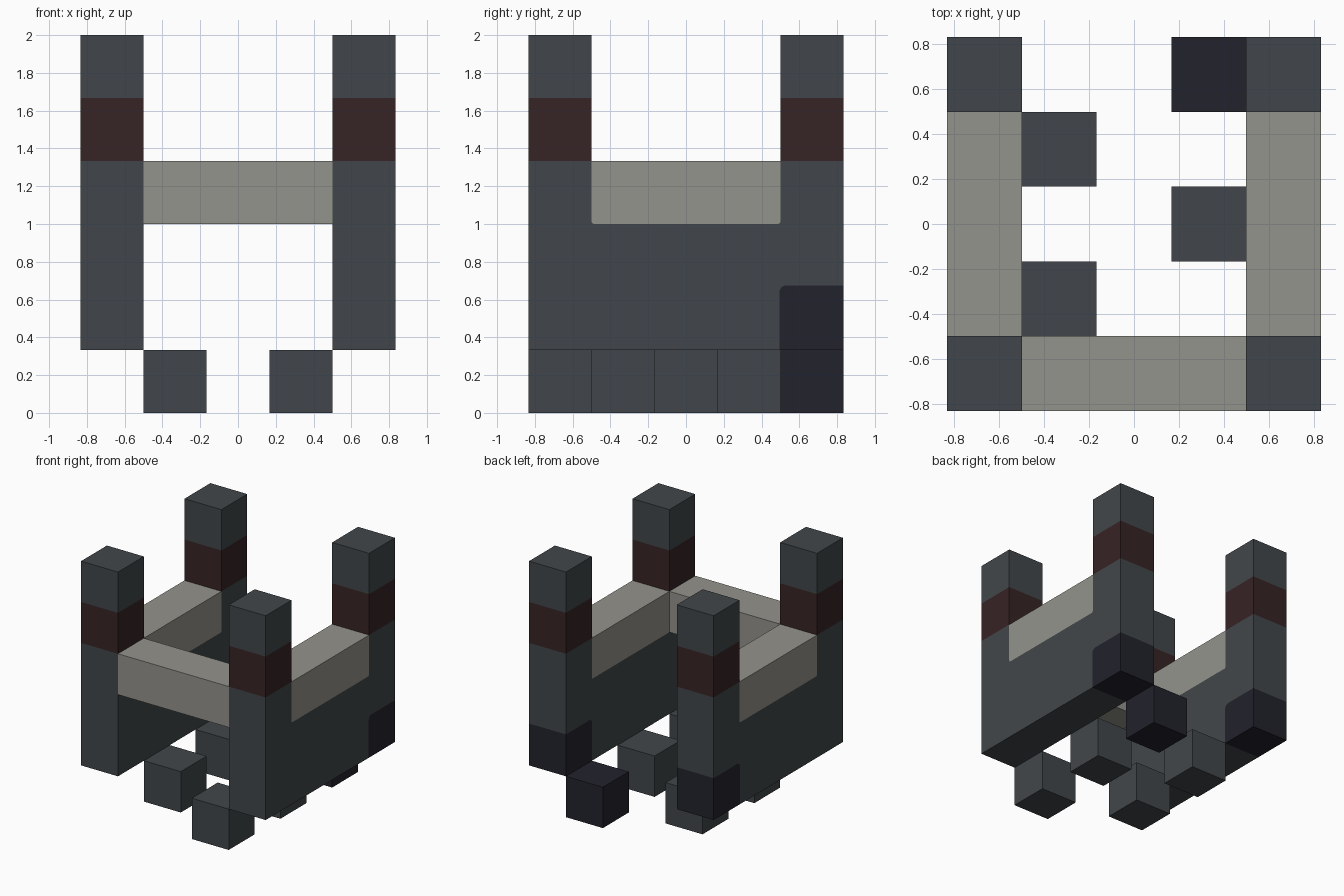
import bpy
import bmesh
import math

cube = bpy.data.objects.get("Cube")
if cube:
    bpy.data.objects.remove(cube, do_unlink=True)

U = 1 / 3          # edge of one block
H = U / 2


def material(name, rgb):
    mat = bpy.data.materials.new(name)
    mat.use_nodes = True
    mat.diffuse_color = (*rgb, 1)
    mat.node_tree.nodes["Principled BSDF"].inputs["Base Color"].default_value = (*rgb, 1)
    return mat


slate = material("slate", (0.053, 0.062, 0.069))
cream = material("cream", (0.296, 0.292, 0.262))
maroon = material("maroon", (0.037, 0.017, 0.018))
navy = material("navy", (0.016, 0.016, 0.026))


def finish(bm, name, mat):
    bmesh.ops.recalc_face_normals(bm, faces=bm.faces)
    mesh = bpy.data.meshes.new(name)
    bm.to_mesh(mesh)
    bm.free()
    mesh.materials.append(mat)
    obj = bpy.data.objects.new(name, mesh)
    bpy.context.collection.objects.link(obj)


def box(name, mat, lo, hi):
    """Box from one corner to the opposite one."""
    bm = bmesh.new()
    bmesh.ops.create_cube(bm, size=1)
    for v in bm.verts:
        v.co = [a if c < 0 else b for c, a, b in zip(v.co, lo, hi)]
    finish(bm, name, mat)


def prism(name, mat, profile, x):
    """Side panel: a y-z outline, one block thick, centred on x."""
    bm = bmesh.new()
    face = bm.faces.new([bm.verts.new((x - H, y, z)) for y, z in profile])
    out = bmesh.ops.extrude_face_region(bm, geom=[face])
    new = [g for g in out["geom"] if isinstance(g, bmesh.types.BMVert)]
    bmesh.ops.translate(bm, vec=(U, 0, 0), verts=new)
    finish(bm, name, mat)


def arc(y, z, r, start, end, steps=4):
    """Points on a rounded corner, angles in degrees."""
    angles = [math.radians(start + (end - start) * i / steps) for i in range(steps + 1)]
    return [(y + r * math.cos(a), z + r * math.sin(a)) for a in angles]


E = 2.5 * U        # outer edge
I = 1.5 * U        # inner edge of the corner posts
R, C = 0.035, 0.015

# Outlines shared by both side walls
heel_corner = arc(I - 0.005 + R, 0.675 - R, R, 180, 90)
heel = [(E, U), (I - 0.005, U)] + heel_corner + [(E, 0.675)]
rail_corners = arc(C - I, 1 + C, C, 180, 270) + arc(I - C, 1 + C, C, 270, 360)
rail = [(-I, 4 * U)] + rail_corners + [(I, 4 * U)]
wall = ([(-E, U), (I - 0.005, U)] + heel_corner
        + [(E, 0.675), (E, 4 * U), (I, 4 * U)] + rail_corners[::-1]
        + [(-I, 4 * U), (-E, 4 * U)])

for side, sx in (("right", -1), ("left", 1)):
    x = sx * 2 * U
    # Side wall with its inlaid rail and dark rear heel
    prism(f"{side}_wall", slate, wall, x)
    prism(f"{side}_rail", cream, rail, x)
    prism(f"{side}_heel", navy, heel, x)
    # Banded tops of the corner posts
    for end, sy in (("front", -1), ("back", 1)):
        y = sy * 2 * U
        for part, mat, level in (("band", maroon, 4), ("post_top", slate, 5)):
            box(f"{end}_{side}_{part}", mat,
                (x - H, y - H, level * U), (x + H, y + H, (level + 1) * U))

# Front crossbar
box("front_rail", cream, (-I, -E, 1), (I, -I, 4 * U))

# Staggered feet
for name, mat, i, j in (("front_left_foot", slate, 1, -2), ("middle_left_foot", slate, 1, 0),
                        ("back_left_foot", navy, 1, 2), ("front_right_foot", slate, -1, -1),
                        ("back_right_foot", slate, -1, 1)):
    box(name, mat, (i * U - H, j * U - H, 0), (i * U + H, j * U + H, U))
